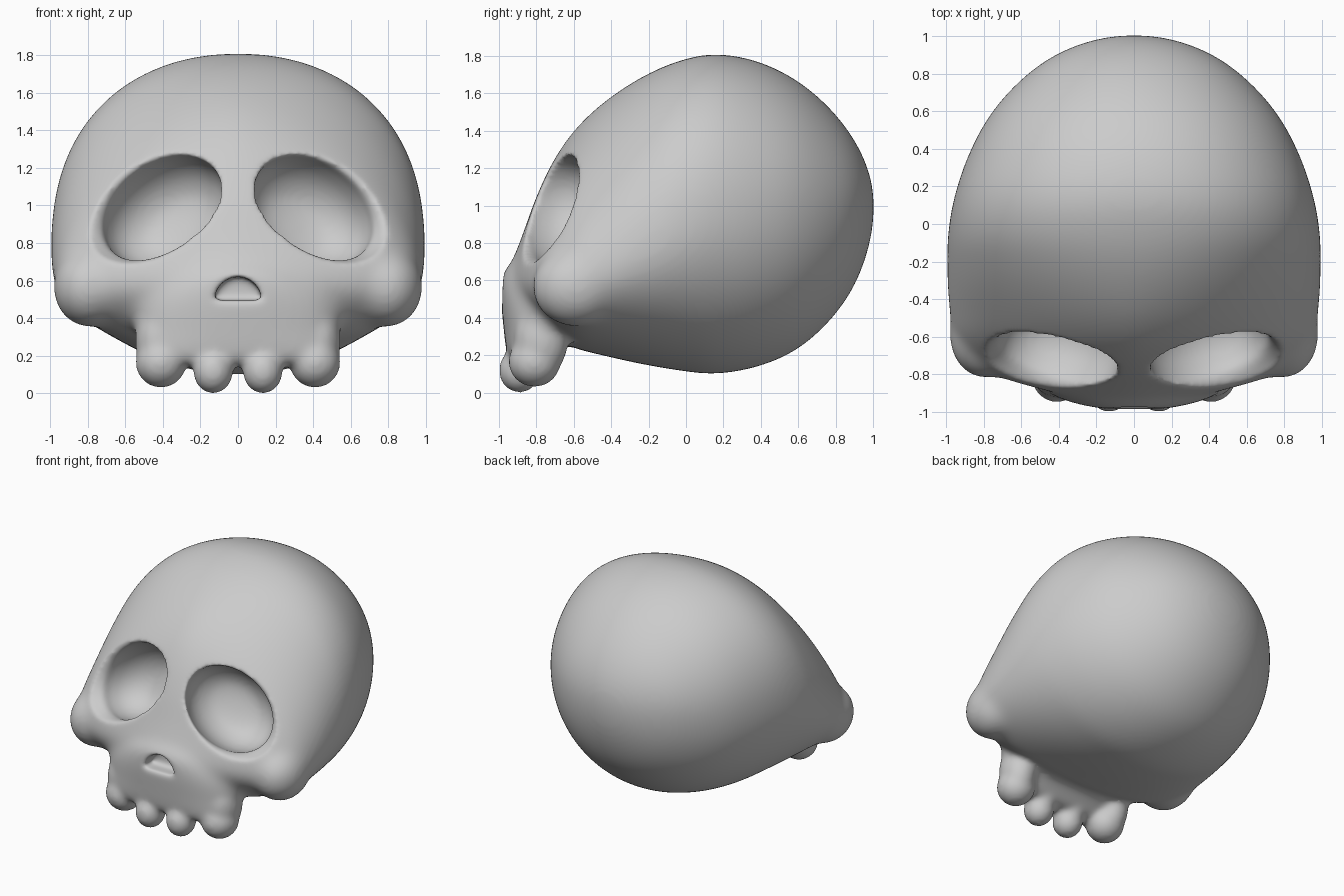
import bpy
import bmesh
from math import cos, sin, tau, pi, radians
from mathutils import Matrix, Vector

cube = bpy.data.objects.get("Cube")
if cube:
    bpy.data.objects.remove(cube, do_unlink=True)


def make_object(name, bm):
    bmesh.ops.recalc_face_normals(bm, faces=bm.faces)
    mesh = bpy.data.meshes.new(name)
    bm.to_mesh(mesh)
    bm.free()
    obj = bpy.data.objects.new(name, mesh)
    bpy.context.collection.objects.link(obj)
    return obj


def loft(name, rings):
    """Skin a list of equal point rings and cap both ends."""
    bm = bmesh.new()
    loops = [[bm.verts.new(p) for p in ring] for ring in rings]
    for a, b in zip(loops, loops[1:]):
        for i in range(len(a)):
            j = (i + 1) % len(a)
            bm.faces.new((a[i], a[j], b[j], b[i]))
    bm.faces.new(loops[0])
    bm.faces.new(loops[-1])
    return make_object(name, bm)


def mirrored_blobs(blobs):
    """Ellipsoids on both sides from {name: (center, radii)}."""
    result = []
    for side, sign in (("left", 1), ("right", -1)):
        for name, ((x, y, z), radii) in blobs.items():
            bm = bmesh.new()
            matrix = Matrix.Translation((sign * x, y, z)) @ Matrix.Diagonal((*radii, 1))
            bmesh.ops.create_uvsphere(bm, u_segments=40, v_segments=24, radius=1, matrix=matrix)
            result.append(make_object(f"{side}_{name}", bm))
    return result


def spline(stations, steps=8):
    """Smooth curve through tuples of any length."""
    pts = [Vector(s) for s in stations]
    result = []
    for p0, p1, p2, p3 in zip(pts, pts[1:], pts[2:], pts[3:]):
        for k in range(steps):
            t = k / steps
            result.append(0.5 * (2 * p1 + (p2 - p0) * t
                                 + (2 * p0 - 5 * p1 + 4 * p2 - p3) * t * t
                                 + (3 * p1 - p0 - 3 * p2 + p3) * t ** 3))
    result.append(pts[-2])
    return result


def power(value, exponent):
    return (1 if value >= 0 else -1) * abs(value) ** exponent


def join(objects, name):
    bpy.ops.object.select_all(action="DESELECT")
    for obj in objects:
        obj.select_set(True)
    bpy.context.view_layer.objects.active = objects[0]
    bpy.ops.object.join()
    objects[0].name = name
    return objects[0]


def apply_modifier(obj, kind, **settings):
    mod = obj.modifiers.new(kind.title(), kind)
    for key, value in settings.items():
        setattr(mod, key, value)
    bpy.context.view_layer.objects.active = obj
    bpy.ops.object.modifier_apply(modifier=mod.name)


def fuse(obj, voxel, iterations):
    """Merge overlapping parts into one skin and soften it."""
    apply_modifier(obj, "REMESH", mode="VOXEL", voxel_size=voxel)
    apply_modifier(obj, "SMOOTH", factor=0.5, iterations=iterations)


# Cranium: sections along y (y, half width, top, bottom, widest height, roundness)
stations = [
    (-0.95, 0.01, 0.61, 0.60, 0.605, 1.6),
    (-0.93, 0.25, 0.70, 0.52, 0.60, 1.6),
    (-0.88, 0.51, 0.83, 0.47, 0.59, 1.55),
    (-0.80, 0.76, 1.05, 0.39, 0.59, 1.5),
    (-0.71, 0.89, 1.24, 0.31, 0.59, 1.55),
    (-0.60, 0.96, 1.40, 0.24, 0.60, 1.65),
    (-0.45, 0.985, 1.545, 0.20, 0.64, 1.8),
    (-0.25, 0.995, 1.68, 0.155, 0.74, 2.0),
    (-0.05, 0.99, 1.77, 0.12, 0.85, 2.15),
    (0.15, 0.955, 1.81, 0.10, 0.93, 2.15),
    (0.37, 0.88, 1.775, 0.135, 0.96, 2.1),
    (0.575, 0.77, 1.68, 0.22, 0.98, 2.05),
    (0.75, 0.62, 1.54, 0.364, 0.99, 2.0),
    (0.888, 0.44, 1.37, 0.55, 1.00, 2.0),
    (0.975, 0.23, 1.19, 0.77, 1.00, 2.0),
    (1.005, 0.01, 1.01, 0.99, 1.00, 2.0),
]


def beyond(end, near):
    """Phantom station that rounds off an end of the cranium."""
    return (near[0], -near[1], 2 * end[4] - near[2], 2 * end[4] - near[3], end[4], end[5])


stations = ([beyond(stations[0], stations[1])] + stations
            + [beyond(stations[-1], stations[-2])])
rings = []
for y, width, top, bottom, middle, roundness in spline(stations):
    ring = []
    for i in range(64):
        c, s = cos(tau * i / 64), sin(tau * i / 64)
        height = top - middle if s > 0 else middle - bottom
        e = 2 / roundness if s > 0 else 0.98
        ring.append((width * power(c, e), y, middle + height * power(s, e)))
    rings.append(ring)
parts = [loft("cranium", rings)]

# Upper jaw: sections along z (z, half width, front, back)
jaw = [
    (0.10, 0.40, -0.90, -0.80),
    (0.15, 0.46, -0.935, -0.77),
    (0.21, 0.525, -0.96, -0.71),
    (0.34, 0.545, -0.975, -0.56),
    (0.50, 0.53, -0.99, -0.48),
    (0.63, 0.38, -0.985, -0.50),
    (0.70, 0.21, -0.93, -0.50),
    (0.80, 0.10, -0.88, -0.55),
    (0.90, 0.04, -0.83, -0.60),
]
rings = []
for z, width, front, back in spline(jaw):
    mid, depth = (front + back) / 2, (back - front) / 2
    rings.append([(width * power(cos(tau * i / 48), 0.85),
                   mid + depth * power(sin(tau * i / 48), 0.85), z) for i in range(48)])
parts.append(loft("upper_jaw", rings))

# Cheekbones blend softly back into the cranium
parts += mirrored_blobs({"cheek": ((0.79, -0.59, 0.565), (0.195, 0.235, 0.215))})
skull = join(parts, "skull")
fuse(skull, 0.018, 40)

# Teeth
teeth = mirrored_blobs({
    "inner_tooth": ((0.132, -0.89, 0.118), (0.107, 0.112, 0.120)),
    "inner_root": ((0.132, -0.85, 0.25), (0.104, 0.11, 0.17)),
    "outer_tooth": ((0.41, -0.81, 0.165), (0.136, 0.14, 0.136)),
    "outer_root": ((0.425, -0.775, 0.28), (0.122, 0.145, 0.20)),
})
skull = join([skull] + teeth, "skull")
fuse(skull, 0.016, 6)

# Eye sockets: flared rim leading into a bowl (depth, scale)
bowl = [(-0.4, 1.2), (-0.3, 1.18), (-0.02, 1.16), (0.04, 1.07), (0.08, 1.0), (0.15, 1.0),
        (0.24, 0.94), (0.32, 0.78), (0.38, 0.5), (0.40, 0.05), (0.38, -0.4)]
cutters = []
for side, sign in (("left", 1), ("right", -1)):
    turn = (Matrix.Translation((sign * 0.445, -0.775, 1.02))
            @ Matrix.Rotation(sign * radians(24), 4, "Z")
            @ Matrix.Rotation(radians(-21), 4, "X")
            @ Matrix.Rotation(sign * radians(38), 4, "Y"))
    cutters.append(loft(f"{side}_socket_cutter", [
        [turn @ Vector((0.35 * s * cos(tau * i / 48), d, 0.27 * s * sin(tau * i / 48)))
         for i in range(48)] for d, s in spline(bowl)]))

# Nose opening: half-round arch
arch = [(cos(pi * i / 20), sin(pi * i / 20)) for i in range(21)]
cutters.append(loft("nose_cutter", [
    [(0.125 * c, y, 0.495 + 0.125 * h) for c, h in arch] for y in (-1.1, -0.87)]))

cutter = join(cutters, "socket_cutters")
cutter.hide_render = True
bpy.ops.object.select_all(action="DESELECT")
apply_modifier(skull, "BOOLEAN", operation="DIFFERENCE", solver="EXACT", object=cutter)
bpy.data.objects.remove(cutter, do_unlink=True)

# Even out the surface and soften every rim
fuse(skull, 0.015, 12)
skull.select_set(True)
bpy.ops.object.shade_smooth()
